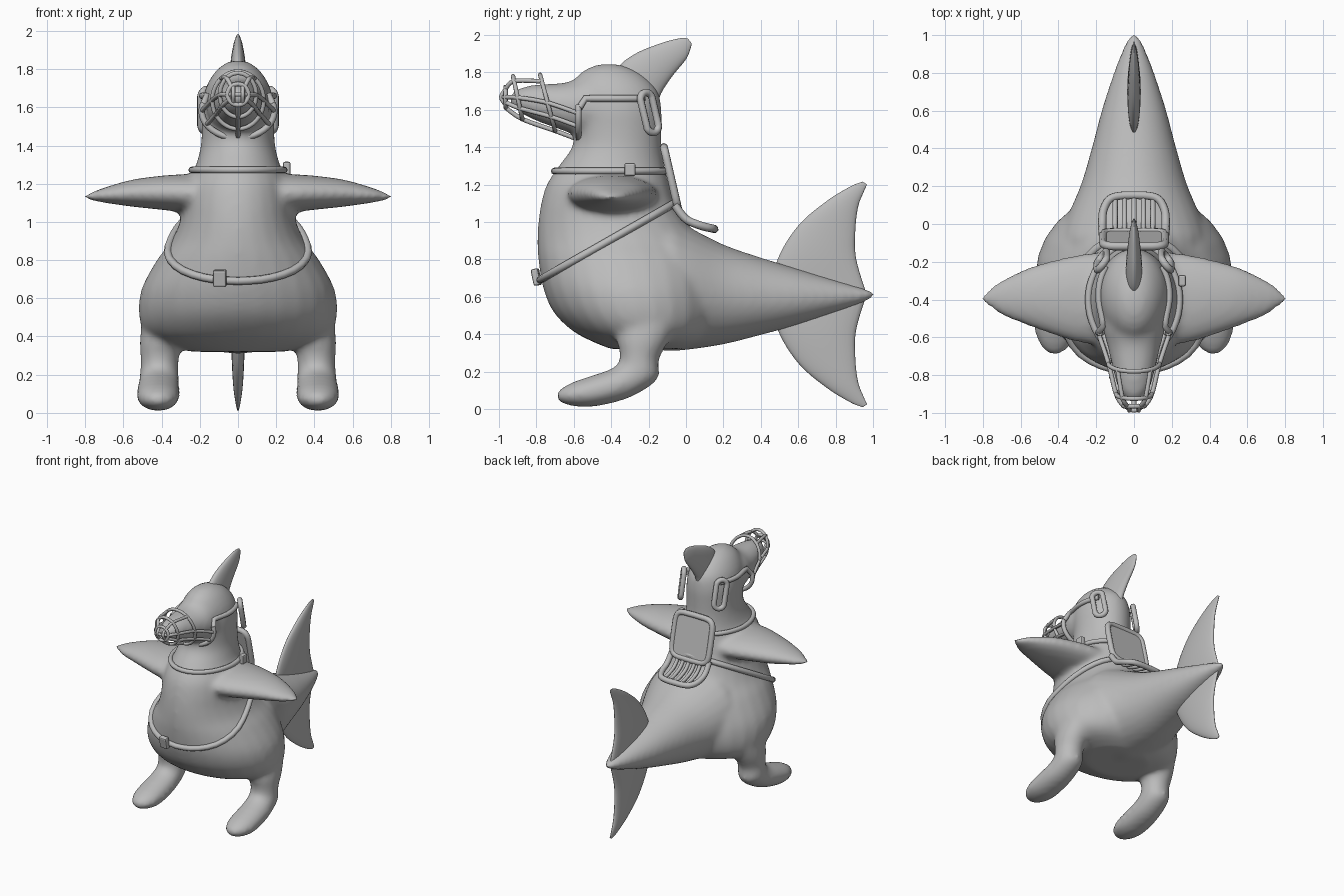
import bpy, bmesh, math
from mathutils import Vector, Matrix
from mathutils.bvhtree import BVHTree

if "Cube" in bpy.data.objects:
    bpy.data.objects.remove(bpy.data.objects["Cube"])

grey = bpy.data.materials.new("plain_grey")
grey.diffuse_color = (0.5, 0.5, 0.5, 1)
grey.use_nodes = True
grey.node_tree.nodes["Principled BSDF"].inputs["Base Color"].default_value = grey.diffuse_color


def spline(keys, steps=6):
    """Catmull-Rom interpolation of equal-length tuples."""
    k = [keys[0]] + list(keys) + [keys[-1]]
    out = []
    for i in range(1, len(k) - 2):
        for s in range(steps):
            t = s / steps
            out.append(tuple(
                0.5 * (2 * b + (c - a) * t + (2 * a - 5 * b + 4 * c - d) * t * t
                       + (3 * b - a - 3 * c + d) * t ** 3)
                for a, b, c, d in zip(k[i - 1], k[i], k[i + 1], k[i + 2])))
    return out + [tuple(keys[-1])]


def loft(bm, sections, n=28):
    """Skin elliptical sections (centre, half axis u, half axis v) and cap the ends."""
    rings = []
    for c, u, v in sections:
        c, u, v = Vector(c), Vector(u), Vector(v)
        rings.append([bm.verts.new(c + u * math.cos(a) + v * math.sin(a))
                      for a in (2 * math.pi * i / n for i in range(n))])
    for r, q in zip(rings, rings[1:]):
        for i in range(n):
            j = (i + 1) % n
            bm.faces.new((r[i], r[j], q[j], q[i]))
    bm.faces.new(rings[0][::-1])
    bm.faces.new(rings[-1])


def finish(name, bm=None, mesh=None, smooth=True):
    if bm:
        bmesh.ops.recalc_face_normals(bm, faces=bm.faces)
        mesh = bpy.data.meshes.new(name)
        bm.to_mesh(mesh)
        bm.free()
    mesh.materials.clear()
    mesh.materials.append(grey)
    if smooth:
        mesh.shade_smooth()
    ob = bpy.data.objects.new(name, mesh)
    bpy.context.collection.objects.link(ob)
    return ob


def tube(name, pts, r=0.016, closed=False):
    """Round cord through a list of points."""
    cu = bpy.data.curves.new(name, 'CURVE')
    cu.dimensions = '3D'
    cu.bevel_depth, cu.bevel_resolution, cu.use_fill_caps = r, 2, True
    sp = cu.splines.new('POLY')
    sp.points.add(len(pts) - 1)
    for p, co in zip(sp.points, pts):
        p.co = (*co, 1)
    sp.use_cyclic_u = closed
    tmp = bpy.data.objects.new(name + "_path", cu)
    me = bpy.data.meshes.new_from_object(tmp)
    bpy.data.objects.remove(tmp)
    return finish(name, mesh=me)


def box(name, loc, size, rot=(0, 0, 0), bevel=0.01):
    bm = bmesh.new()
    bmesh.ops.create_cube(bm, size=1, matrix=Matrix.Diagonal((*size, 1)))
    bmesh.ops.bevel(bm, geom=bm.edges[:], offset=bevel, segments=2, affect='EDGES', profile=0.5)
    ob = finish(name, bm, smooth=False)
    ob.location, ob.rotation_euler = loc, rot
    return ob


# ---- body: torso, tail, snout, arms and legs fused into one skin ----
bm = bmesh.new()
torso = [(0.32, -0.40, 0.0, 0.24), (0.36, -0.50, 0.08, 0.40), (0.42, -0.61, 0.14, 0.49),
         (0.52, -0.71, 0.18, 0.52), (0.65, -0.765, 0.18, 0.505), (0.8, -0.79, 0.15, 0.425),
         (0.9, -0.795, 0.08, 0.35), (1.0, -0.79, 0.0, 0.305), (1.1, -0.775, -0.06, 0.285),
         (1.2, -0.745, -0.09, 0.265), (1.3, -0.68, -0.115, 0.22), (1.4, -0.61, -0.13, 0.195),
         (1.5, -0.60, -0.13, 0.19), (1.6, -0.61, -0.13, 0.19), (1.7, -0.62, -0.15, 0.17),
         (1.78, -0.58, -0.22, 0.125), (1.825, -0.52, -0.30, 0.075), (1.845, -0.45, -0.38, 0.03)]
loft(bm, [((0, (f + b) / 2, z), (w, 0, 0), (0, (b - f) / 2, 0)) for z, f, b, w in spline(torso)])
tail = [(-0.3, 0.33, 1.0, 0.36), (-0.1, 0.31, 1.02, 0.39), (0.0, 0.315, 0.98, 0.37),
        (0.2, 0.345, 0.88, 0.285), (0.4, 0.395, 0.81, 0.225), (0.6, 0.45, 0.75, 0.172),
        (0.8, 0.515, 0.69, 0.108), (0.95, 0.57, 0.645, 0.05), (1.01, 0.60, 0.625, 0.015)]
snout = [(-0.4, 1.42, 1.80, 0.17), (-0.55, 1.45, 1.775, 0.165), (-0.65, 1.485, 1.745, 0.14),
         (-0.8, 1.54, 1.735, 0.105), (-0.89, 1.585, 1.715, 0.075), (-0.94, 1.63, 1.685, 0.03)]
for prof in (tail, snout):
    loft(bm, [((0, y, (a + b) / 2), (w, 0, 0), (0, 0, (b - a) / 2)) for y, a, b, w in spline(prof)])
arm = [(0.1, -0.64, -0.14, 1.03, 1.25), (0.28, -0.63, -0.16, 1.05, 1.25),
       (0.42, -0.59, -0.19, 1.065, 1.24), (0.56, -0.54, -0.23, 1.08, 1.22),
       (0.7, -0.485, -0.295, 1.10, 1.18), (0.78, -0.43, -0.35, 1.115, 1.15),
       (0.81, -0.405, -0.38, 1.125, 1.14)]
leg = [(0.39, -0.20, 0.50, 0.11, 0.17, 0), (0.405, -0.23, 0.37, 0.11, 0.14, 0),
       (0.41, -0.25, 0.28, 0.10, 0.105, -0.02), (0.412, -0.255, 0.205, 0.102, 0.105, -0.045),
       (0.415, -0.335, 0.145, 0.108, 0.065, -0.07), (0.418, -0.45, 0.105, 0.113, 0.05, -0.075),
       (0.418, -0.565, 0.078, 0.108, 0.035, -0.068), (0.418, -0.65, 0.068, 0.075, 0.012, -0.046),
       (0.418, -0.69, 0.068, 0.03, 0.0, -0.02)]
for s in (1, -1):
    loft(bm, [((s * x, (a + b) / 2, (c + d) / 2), (0, (b - a) / 2, 0), (0, 0, (d - c) / 2))
              for x, a, b, c, d in spline(arm)])
    loft(bm, [((s * x, y, z), (w, 0, 0), (0, vy, vz)) for x, y, z, w, vy, vz in spline(leg)])
raw = finish("body_parts", bm)
rm = raw.modifiers.new("fuse", 'REMESH')
rm.mode, rm.voxel_size = 'VOXEL', 0.018
sm = raw.modifiers.new("soften", 'SMOOTH')
sm.factor, sm.iterations = 0.5, 12
dg = bpy.context.evaluated_depsgraph_get()
skin = bpy.data.meshes.new_from_object(raw.evaluated_get(dg))
bpy.data.objects.remove(raw)
body = finish("body", mesh=skin)
tree = BVHTree.FromPolygons([v.co for v in skin.vertices], [p.vertices[:] for p in skin.polygons])


# ---- fins: lens-shaped sections between leading and trailing edge ----
def fin(name, keys, flip=None):
    b = bmesh.new()
    secs = []
    for ly, lz, ty, tz, w in spline(keys):
        if flip:
            lz, tz = flip - lz, flip - tz
        secs.append(((0, (ly + ty) / 2, (lz + tz) / 2), (w, 0, 0), (0, (ty - ly) / 2, (tz - lz) / 2)))
    loft(b, secs)
    finish(name, b)


fin("head_fin", [(-0.40, 1.72, -0.16, 1.55, 0.045), (-0.36, 1.83, -0.14, 1.67, 0.045),
                 (-0.26, 1.905, -0.08, 1.77, 0.038), (-0.12, 1.96, 0.0, 1.87, 0.025),
                 (-0.03, 1.982, 0.025, 1.93, 0.012), (0.01, 1.98, 0.03, 1.955, 0.003)])
fluke = [(0.45, 0.60, 0.97, 0.60, 0.03), (0.49, 0.80, 0.91, 0.80, 0.036),
         (0.60, 0.98, 0.905, 0.95, 0.032), (0.75, 1.11, 0.92, 1.08, 0.024),
         (0.88, 1.19, 0.95, 1.16, 0.012), (0.945, 1.215, 0.968, 1.20, 0.004)]
fin("upper_tail_fin", fluke)
fin("lower_tail_fin", fluke, flip=1.225)


# ---- harness straps laid on the skin ----
def wrap(centre, angles, slope=0.0, lift=0.008):
    pts = []
    for a in angles:
        d = Vector((math.cos(a), math.sin(a), slope * math.sin(a))).normalized()
        hit = tree.ray_cast(Vector(centre), d)[0]
        if hit:
            pts.append(hit + d * lift)
    return pts


full = [2 * math.pi * i / 40 for i in range(40)]
tube("collar_strap", wrap((0, -0.4, 1.272), full), 0.018, True)
tube("belly_strap", wrap((0, -0.4, 0.907), full, 0.57), 0.021, True)
box("collar_buckle", (0.255, -0.30, 1.28), (0.04, 0.06, 0.07))
box("belly_buckle", (-0.095, -0.80, 0.705), (0.07, 0.04, 0.09), (0.2, 0, -0.12))

# ---- head straps and side handles ----
for s, side in ((1, "right"), (-1, "left")):
    path = wrap((0, -0.37, 1.66), [math.radians(d) for d in range(45, -53, -7)])
    path.append(Vector((0.185, -0.57, 1.61)))
    tube(side + "_head_strap", [(s * p.x, p.y, p.z) for p in path], 0.018)
    along, across = Vector((0, 0.22, -0.97)), Vector((-0.62, 0.78, 0.15))
    centre = Vector((0.17, -0.195, 1.585))
    pill = []
    for i in range(24):
        a = 2 * math.pi * i / 24 + 0.01
        p = centre + across * 0.04 * math.cos(a) + along * (0.04 * math.sin(a) + math.copysign(0.07, math.sin(a)))
        pill.append((s * p.x, p.y, p.z))
    tube(side + "_handle", pill, 0.02, True)

# ---- muzzle cage: hoops (y, z, tilt, half width, half height) and bars ----
hoops = [(-0.965, 1.667, 0.0, 0.055, 0.055), (-0.90, 1.665, -0.025, 0.095, 0.115),
         (-0.74, 1.637, -0.04, 0.135, 0.15), (-0.575, 1.58, 0.0, 0.19, 0.14)]


def hoop_point(h, a):
    y, z, t, hx, hz = h
    return (hx * math.cos(a), y + t * math.sin(a), z + hz * math.sin(a))


for i, h in enumerate(hoops[:3]):
    tube(f"muzzle_hoop_{i}", [hoop_point(h, a) for a in full], 0.012, True)
tube("muzzle_jaw_hoop", [hoop_point(hoops[3], math.pi * (0.9 + 1.2 * i / 24)) for i in range(25)], 0.017)
for deg in (-150, -90, -30, 0, 180, 50, 130):
    last = 4 if deg not in (50, 130) else 3
    tube("muzzle_bar", spline([hoop_point(h, math.radians(deg)) for h in hoops[:last]]), 0.012)
for x in (-0.025, 0.025):
    tube("muzzle_front_bar", spline([(x, -0.96, 1.715), (x, -0.988, 1.667), (x, -0.96, 1.62)]), 0.011)
tube("muzzle_cross_bar", spline([(-0.055, -0.96, 1.667), (0, -0.988, 1.667), (0.055, -0.96, 1.667)]), 0.011)

# ---- saddle: backrest, rim, seat frame and slats ----
box("backrest", (0, -0.085, 1.235), (0.32, 0.03, 0.33), (0.23, 0, 0), 0.012)
rim = []
for i in range(32):
    a = 2 * math.pi * i / 32
    c, s = math.cos(a), math.sin(a)
    u = 0.165 * math.copysign(abs(c) ** 0.35, c)
    v = 0.165 * math.copysign(abs(s) ** 0.35, s)
    rim.append((u, -0.08 - 0.23 * v, 1.235 + v))
tube("backrest_rim", rim, 0.022, True)
side = [(0.165, -0.06, 1.09), (0.168, 0.0, 1.015), (0.16, 0.08, 0.98), (0.115, 0.14, 0.965)]
frame = side + [(0, 0.152, 0.962)] + [(-x, y, z) for x, y, z in side[::-1]]
tube("seat_frame", spline(frame), 0.022)
for i in range(5):
    x = -0.1 + 0.05 * i
    tube("seat_slat", spline([(x, -0.06, 1.09), (x, 0.0, 1.015), (x, 0.07, 0.98), (x, 0.14, 0.963)]), 0.014)
